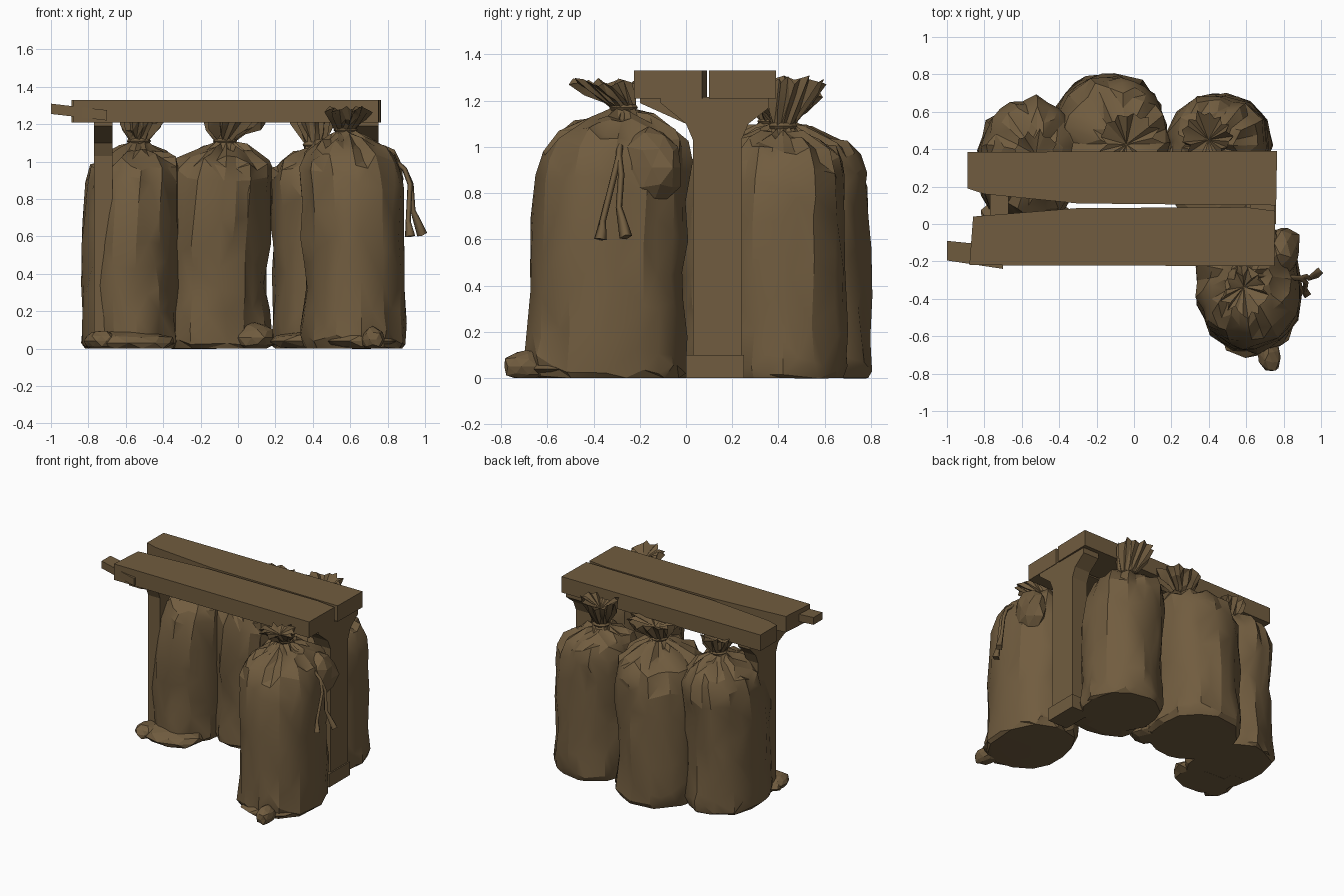
import bpy, bmesh, math, random
from mathutils import Vector, noise

cube = bpy.data.objects.get("Cube")
if cube:
    bpy.data.objects.remove(cube, do_unlink=True)

random.seed(4)
COLOUR = (0.165, 0.108, 0.05, 1)
brown = bpy.data.materials.new("sackcloth brown")
brown.use_nodes = True
brown.diffuse_color = COLOUR
bsdf = brown.node_tree.nodes["Principled BSDF"]
bsdf.inputs["Base Color"].default_value = COLOUR
bsdf.inputs["Roughness"].default_value = 0.9


def finish(name, bm):
    bmesh.ops.recalc_face_normals(bm, faces=bm.faces)
    mesh = bpy.data.meshes.new(name)
    bm.to_mesh(mesh)
    bm.free()
    mesh.materials.append(brown)
    obj = bpy.data.objects.new(name, mesh)
    bpy.context.collection.objects.link(obj)
    return obj


def extrude(name, outline, offset):
    """Solid from a 3D outline pushed along an offset."""
    bm = bmesh.new()
    face = bm.faces.new([bm.verts.new(p) for p in outline])
    moved = bmesh.ops.extrude_face_region(bm, geom=[face])["geom"]
    verts = [g for g in moved if isinstance(g, bmesh.types.BMVert)]
    bmesh.ops.translate(bm, verts=verts, vec=offset)
    return finish(name, bm)


# height along body (0..1), radius factor, depth of the folds
BODY = [(0, .93, .01), (.03, .99, .03), (.08, 1, .025), (.17, .98, .015), (.28, .97, .01),
        (.4, .97, .01), (.52, .98, .01), (.64, .98, .01), (.75, .98, .015), (.83, .96, .03),
        (.89, .89, .05), (.93, .76, .09), (.965, .56, .15), (.99, .34, .18)]
# height above the tie (0..1), share of the flare, depth of the folds
RUFF = [(-.12, .15, .1), (0, 0, .08), (.3, .3, .18), (.65, .7, .18), (1, 1, .16)]


def sack(name, centre, size, neck, top, lean, flare, segs=26):
    """Crumpled lathed bag with gathered folds, a tied neck and a flared ruff."""
    bm = bmesh.new()
    cx, cy = centre
    nx, ny, nz = neck
    phase = [random.uniform(0.4, 1) * (-1) ** i for i in range(segs)]
    rings = []

    def ring(x, y, z, rx, ry, fold, power, wobble, lump=0):
        loop = []
        for i in range(segs):
            a = math.tau * i / segs
            c, s = math.cos(a), math.sin(a)
            k = (abs(c) ** power + abs(s) ** power) ** (-1 / power)
            k *= 1 + fold * (phase[i] + random.uniform(-.6, .6))
            k += lump * noise.noise(Vector((x + c, y + s, z * 1.6)) * 2.6)
            dz = random.uniform(-wobble, wobble)
            loop.append(bm.verts.new((x + rx * k * c, y + ry * k * s, max(0, z + dz))))
        rings.append(loop)

    for h, r, fold in BODY:
        t = h ** 4
        ring(cx + (nx - cx) * t, cy + (ny - cy) * t, h * nz * .98, size[0] * r, size[1] * r,
             fold, 2.15, .02 if h > 0 else 0, .09)
    for h, r, fold in RUFF:
        u = max(0, h)
        radius = .05 + (flare - .05) * r
        ring(nx + lean[0] * u, ny + lean[1] * u, nz + (top - nz) * h, radius, radius, fold, 2,
             .02 if h > .5 else .006)
    for low, high in zip(rings, rings[1:]):
        for i in range(segs):
            j = (i + 1) % segs
            bm.faces.new((low[i], low[j], high[j], high[i]))
    bm.faces.new(rings[0][::-1])
    # pinched hollow in the mouth of the ruff
    pit = bm.verts.new((nx + lean[0] * .6, ny + lean[1] * .6, nz + (top - nz) * .6))
    for i in range(segs):
        bm.faces.new((rings[-1][i], rings[-1][(i + 1) % segs], pit))
    bmesh.ops.triangulate(bm, faces=bm.faces, quad_method='SHORT_EDGE')
    obj = finish(name, bm)
    # irregular large facets, creased where they meet sharply
    bpy.ops.object.select_all(action='DESELECT')
    obj.select_set(True)
    bpy.context.view_layer.objects.active = obj
    facets = obj.modifiers.new("facets", 'DECIMATE')
    facets.ratio = .6
    bpy.ops.object.modifier_apply(modifier=facets.name)
    bpy.ops.object.shade_smooth_by_angle(angle=math.radians(25))
    # cord wound around the neck
    bpy.ops.mesh.primitive_torus_add(major_segments=10, minor_segments=5, major_radius=.05,
                                     minor_radius=.015, location=neck)
    cord = bpy.context.object
    cord.name = name + "_tie"
    cord.data.materials.append(brown)


def crumple(name, centre, size, turn=0):
    """Crumpled lump of loose cloth, flattened where it meets the ground."""
    bm = bmesh.new()
    bmesh.ops.create_icosphere(bm, subdivisions=2, radius=1)
    c, s = math.cos(turn), math.sin(turn)
    for v in bm.verts:
        p = v.co * random.uniform(.88, 1.08)
        x, y = p.x * size[0], p.y * size[1]
        v.co = (centre[0] + x * c - y * s, centre[1] + x * s + y * c,
                max(0, centre[2] + size[2] * p.z))
    finish(name, bm)


# Sacks: three behind the table, one in front
sack("back_sack_right", (-.575, .31), (.265, .34), (-.53, .37, 1.11), 1.23, (.01, .0), .115)
sack("back_sack_middle", (-.14, .47), (.305, .335), (-.07, .42, 1.11), 1.23, (.05, .01), .16)
sack("back_sack_left", (.46, .42), (.275, .275), (.41, .42, 1.09), 1.29, (-.02, .05), .125)
sack("front_sack", (.625, -.345), (.275, .34), (.575, -.27, 1.17), 1.28, (.02, -.11), .115)

# Loose cloth at the foot of the sacks
crumple("right_sack_hem", (-.585, .03, .03), (.255, .15, .07))
crumple("right_sack_corner", (-.74, -.02, .04), (.09, .1, .06), .4)
crumple("middle_sack_corner", (.09, .25, .06), (.11, .13, .08), .4)
crumple("left_sack_hem", (.43, .2, .04), (.26, .19, .06), -.2)
crumple("front_sack_corner", (.72, -.69, .05), (.06, .11, .07), .2)
crumple("front_sack_hem", (.66, -.55, .04), (.2, .15, .06), .4)

# Slack shoulder of the front sack bulging towards the post
crumple("front_sack_shoulder", (.78, -.16, .91), (.11, .15, .17), -.3)

# Planks of the table top
extrude("front_plank", [(-.88, -.22, 1.21), (.75, -.225, 1.21), (.755, .07, 1.21),
                        (.6, .09, 1.21), (-.3, .085, 1.21), (-.86, .04, 1.21)], (0, 0, .12))
extrude("back_plank", [(-.89, .19, 1.21), (-.8, .16, 1.21), (-.3, .11, 1.21), (.76, .1, 1.21),
                       (.765, .39, 1.21), (-.89, .385, 1.21)], (0, 0, .12))

# Posts, each flaring into a bracket under the planks
for side, x, depth, low, high in (("left", .62, .13, -.11, .36), ("right", -.77, .1, -.2, .34)):
    outline = [(x, .03, 0), (x, .24, 0), (x, .24, 1.03), (x, .27, 1.1), (x, high, 1.17),
               (x, high, 1.215), (x, low, 1.215), (x, low, 1.19), (x, .0, 1.1), (x, .03, 1.03)]
    extrude(side + "_post", outline, (depth, 0, 0))
extrude("left_post_foot", [(.6, .0, 0), (.76, .0, 0), (.76, .25, 0), (.6, .25, 0)], (0, 0, .1))

# Broken batten jutting out of the right end
extrude("end_batten", [(-1, -.195, 1.255), (-.7, -.24, 1.22), (-.7, -.12, 1.22),
                       (-1, -.09, 1.255)], (0, 0, .055))


# Loose cord ends dangling from the front sack
def cord_end(name, path):
    curve = bpy.data.curves.new(name, 'CURVE')
    curve.dimensions = '3D'
    curve.bevel_depth = .014
    curve.bevel_resolution = 0
    spline = curve.splines.new('POLY')
    spline.points.add(len(path) - 1)
    for i, (point, p) in enumerate(zip(spline.points, path)):
        point.co = (*p, 1)
        point.radius = 2 if i == len(path) - 1 else 1
    curve.use_fill_caps = True
    curve.materials.append(brown)
    bpy.context.collection.objects.link(bpy.data.objects.new(name, curve))


start = [(.62, -.27, 1.15), (.76, -.28, 1.07), (.89, -.29, .96)]
cord_end("long_cord", start + [(.92, -.31, .88), (.91, -.36, .68), (.92, -.37, .6)])
cord_end("short_cord", start + [(.925, -.28, .88), (.935, -.29, .74), (.985, -.26, .61)])
